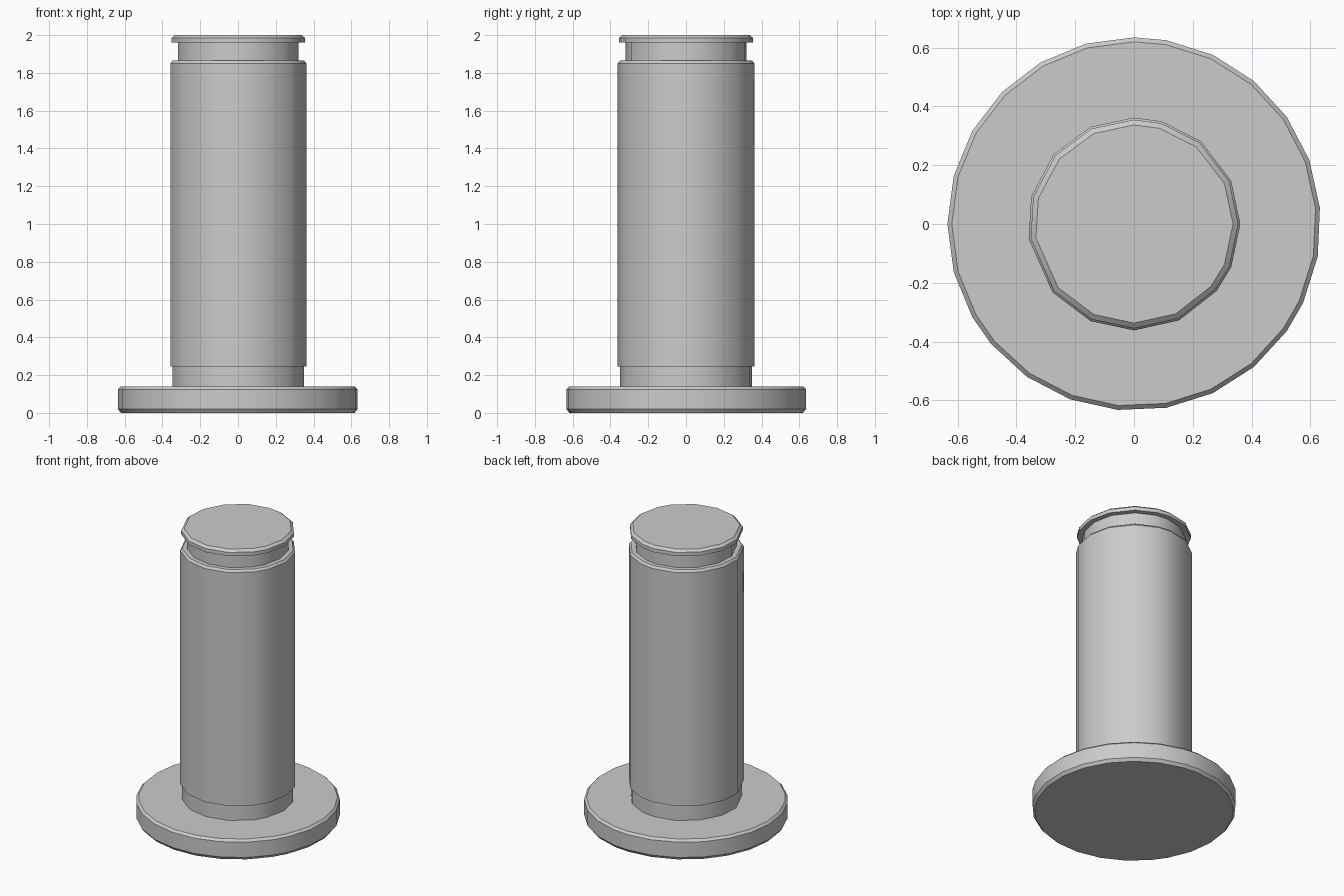
import bpy
import bmesh
from math import radians, sin, cos

cube = bpy.data.objects.get("Cube")
if cube:
    bpy.data.objects.remove(cube, do_unlink=True)

# Plain grey metal
metal = bpy.data.materials.new("grey metal")
metal.use_nodes = True
colour = (0.6, 0.6, 0.6, 1.0)
metal.diffuse_color = colour
metal.node_tree.nodes["Principled BSDF"].inputs["Base Color"].default_value = colour


def lathe(name, profile, angles):
    """Turn a (radius, height) profile into a capped solid with corners at the given angles."""
    bm = bmesh.new()
    rings = []
    for radius, height in profile:
        ring = [bm.verts.new((radius * cos(radians(a)), radius * sin(radians(a)), height))
                for a in angles]
        rings.append(ring)
    count = len(angles)
    for low, high in zip(rings, rings[1:]):
        for i in range(count):
            j = (i + 1) % count
            bm.faces.new((low[i], low[j], high[j], high[i]))
    bm.faces.new(list(reversed(rings[0])))
    bm.faces.new(rings[-1])
    bmesh.ops.recalc_face_normals(bm, faces=bm.faces)

    mesh = bpy.data.meshes.new(name)
    bm.to_mesh(mesh)
    bm.free()
    mesh.materials.append(metal)
    obj = bpy.data.objects.new(name, mesh)
    bpy.context.collection.objects.link(obj)
    bpy.ops.object.select_all(action="DESELECT")
    obj.select_set(True)
    bpy.context.view_layer.objects.active = obj
    bpy.ops.object.shade_smooth_by_angle(angle=radians(32))
    return obj


# Slightly uneven corner spacing around the wide disc and the narrow shaft
disc_angles = [*range(5, 81, 15), *range(90, 211, 15), *range(220, 326, 15), *range(335, 351, 15)]
shaft_angles = [0, 24, 51, 75, 90, 114, 139, 165, 188, 220, 246, 270, 295, 321, 336]

# Wide disc at the bottom, with chamfered rims
lathe("base_flange", [(0.62, 0), (0.635, 0.02), (0.635, 0.125), (0.62, 0.14)], disc_angles)

# Narrow neck between flange and body
lathe("lower_neck", [(0.35, 0.13), (0.35, 0.25)], shaft_angles)

# Long body with a chamfered upper shoulder
lathe("pin_body", [(0.362, 0.245), (0.362, 1.85), (0.35, 1.865)], shaft_angles)

# Retaining groove near the top
lathe("retaining_groove", [(0.32, 1.86), (0.32, 1.965)], shaft_angles)

# Thin end cap with chamfered rim
lathe("end_cap", [(0.355, 1.96), (0.355, 1.985), (0.337, 2.0)], shaft_angles)
